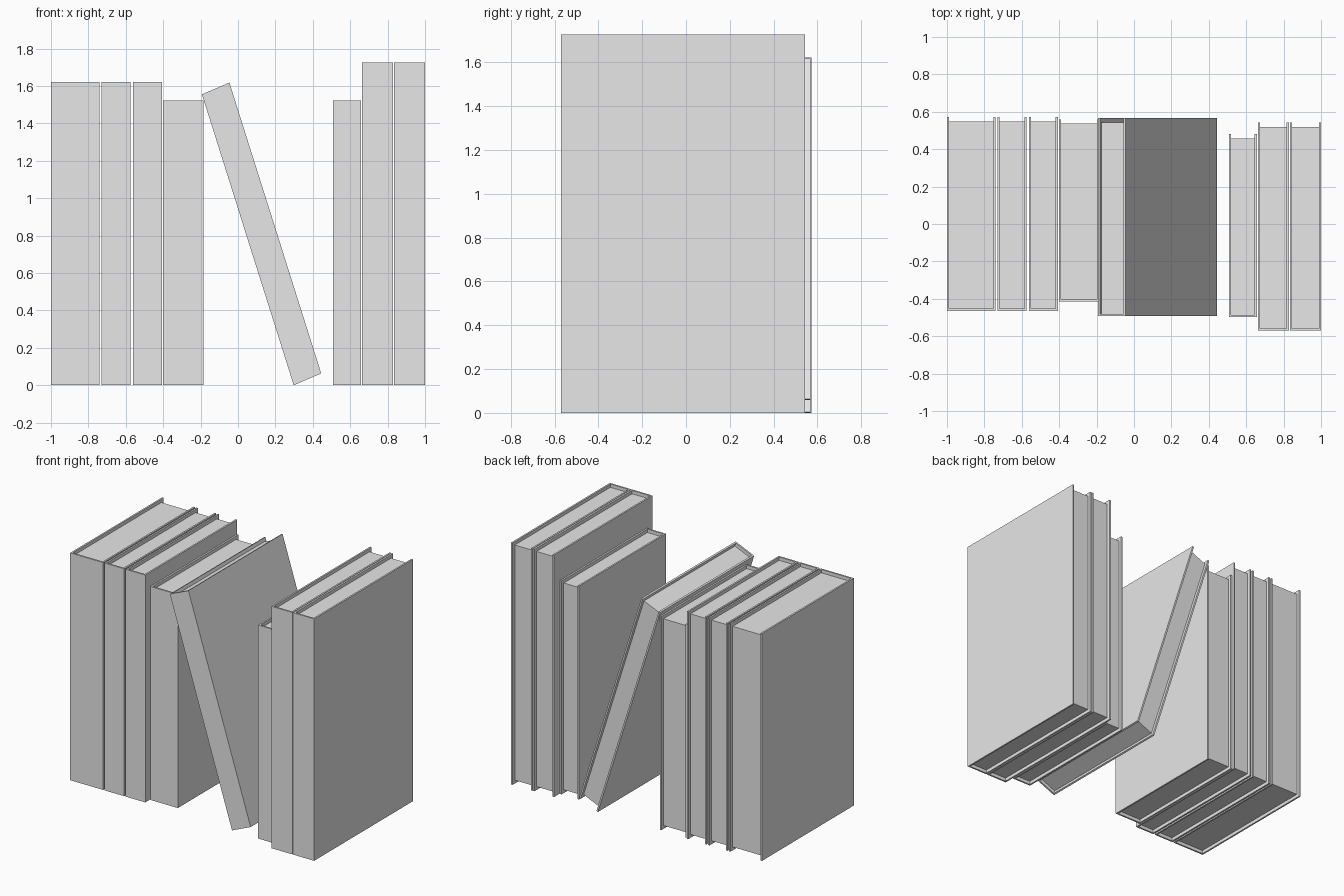
import bpy
import bmesh
from mathutils import Matrix

cube = bpy.data.objects.get("Cube")
if cube:
    bpy.data.objects.remove(cube, do_unlink=True)

grey = bpy.data.materials.new("plain_grey")
grey.use_nodes = True
grey.diffuse_color = (0.8, 0.8, 0.8, 1)
grey.node_tree.nodes["Principled BSDF"].inputs["Base Color"].default_value = (0.8, 0.8, 0.8, 1)

BOARD = 0.012    # cover thickness
INSET = 0.024    # how far the pages sit inside the cover


def prism(name, outline, z0, z1, matrix):
    """Extrude a flat xy outline from z0 to z1, then place it."""
    bm = bmesh.new()
    face = bm.faces.new([bm.verts.new((x, y, z0)) for x, y in outline])
    top = bmesh.ops.extrude_face_region(bm, geom=[face])["geom"]
    for v in top:
        if isinstance(v, bmesh.types.BMVert):
            v.co.z = z1
    bmesh.ops.transform(bm, matrix=matrix, verts=bm.verts)
    bmesh.ops.recalc_face_normals(bm, faces=bm.faces)
    mesh = bpy.data.meshes.new(name)
    bm.to_mesh(mesh)
    bm.free()
    mesh.materials.append(grey)
    obj = bpy.data.objects.new(name, mesh)
    bpy.context.collection.objects.link(obj)


def book(name, width, height, front, back, matrix):
    """U-shaped cover with its spine at the front, around a page block."""
    a, b, s = BOARD, width - BOARD, front + BOARD
    cover = [(0, front), (width, front), (width, back), (b, back),
             (b, s), (a, s), (a, back), (0, back)]
    prism(name + "_cover", cover, 0, height, matrix)
    edge = back - INSET
    pages = [(a, s), (b, s), (b, edge), (a, edge)]
    prism(name + "_pages", pages, INSET, height - INSET, matrix)


# Upright books: left edge, right edge, height, front, back
upright = [
    (-1.0, -0.74, 1.622, -0.464, 0.572),
    (-0.73, -0.574, 1.622, -0.464, 0.572),
    (-0.562, -0.407, 1.622, -0.464, 0.572),
    (-0.402, -0.185, 1.523, -0.414, 0.56),
    (0.507, 0.657, 1.523, -0.498, 0.481),
    (0.662, 0.828, 1.726, -0.57, 0.543),
    (0.833, 1.0, 1.726, -0.57, 0.543),
]
for i, (x0, x1, height, front, back) in enumerate(upright, 1):
    book(f"upright_book_{i}", x1 - x0, height, front, back, Matrix.Translation((x0, 0, 0)))

# Leaning book, slightly skewed: columns are its width and height directions
width, height = 0.16, 1.631
lean = Matrix((
    (0.147 / width, 0, -0.491 / height, 0.298),
    (0, 1, 0, 0),
    (0.063 / width, 0, 1.555 / height, 0),
    (0, 0, 0, 1),
))
book("leaning_book", width, height, -0.493, 0.568, lean)
